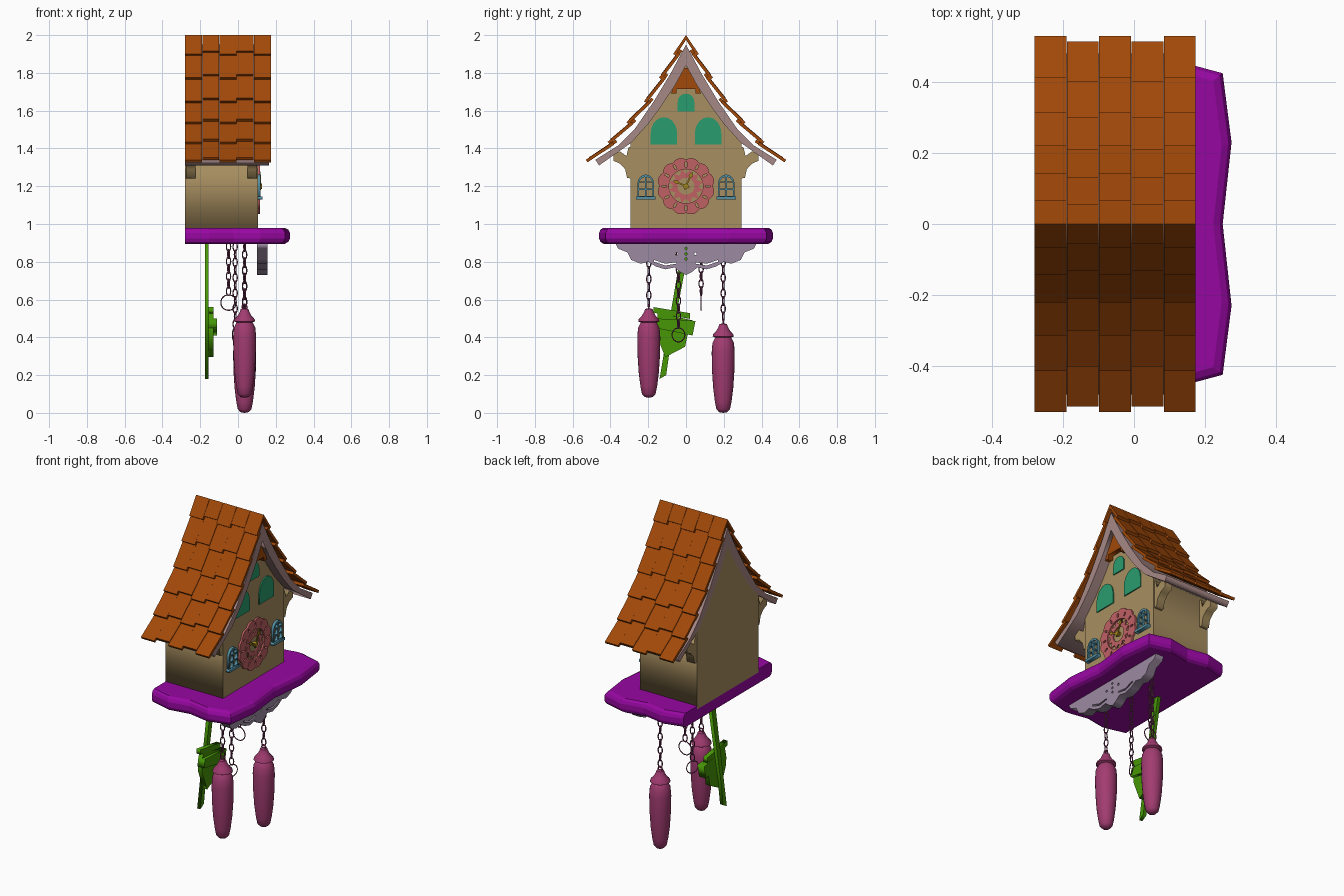
import bpy, bmesh, math
from mathutils import Matrix, Vector

if "Cube" in bpy.data.objects:
    bpy.data.objects.remove(bpy.data.objects["Cube"])

def mat(name, r, g, b):
    m = bpy.data.materials.new(name)
    m.diffuse_color = ((r/255)**2.2, (g/255)**2.2, (b/255)**2.2, 1)
    m.use_nodes = True
    m.node_tree.nodes["Principled BSDF"].inputs["Base Color"].default_value = m.diffuse_color
    return m

TILE = mat("tile", 160, 74, 17)
WALL = mat("wall", 166, 141, 96)
TRIM = mat("trim", 165, 135, 133)
BASE = mat("base", 150, 16, 160)
VAL = mat("valance", 155, 138, 160)
PEND = mat("pendulum", 72, 150, 15)
PINK = mat("weight", 160, 62, 112)
DIAL = mat("dial", 190, 97, 100)
DOOR = mat("door", 45, 155, 110)
BLUE = mat("window", 85, 145, 165)
HAND = mat("hand", 165, 135, 30)
CHAIN = mat("chain", 120, 60, 95)

def finish(name, bm, m, smooth=False):
    bmesh.ops.remove_doubles(bm, verts=bm.verts, dist=1e-5)
    bmesh.ops.recalc_face_normals(bm, faces=bm.faces)
    me = bpy.data.meshes.new(name)
    bm.to_mesh(me)
    bm.free()
    me.materials.append(m)
    ob = bpy.data.objects.new(name, me)
    bpy.context.collection.objects.link(ob)
    if smooth:
        bpy.ops.object.select_all(action='DESELECT')
        ob.select_set(True)
        bpy.context.view_layer.objects.active = ob
        bpy.ops.object.shade_smooth_by_angle(angle=math.radians(40))
    return ob

def prism(name, loops, x0, x1, m):
    """Extrude yz outlines (first is outer, rest are holes) from x0 to x1."""
    cu = bpy.data.curves.new(name, 'CURVE')
    cu.dimensions, cu.fill_mode, cu.extrude = '2D', 'BOTH', (x1 - x0) / 2
    for pts in loops:
        s = cu.splines.new('POLY')
        s.points.add(len(pts) - 1)
        for p, (y, z) in zip(s.points, pts):
            p.co = (y, z, 0, 1)
        s.use_cyclic_u = True
    tmp = bpy.data.objects.new(name + "_curve", cu)
    bpy.context.collection.objects.link(tmp)
    dg = bpy.context.evaluated_depsgraph_get()
    me = bpy.data.meshes.new_from_object(tmp.evaluated_get(dg))
    bm = bmesh.new()
    bm.from_mesh(me)
    bpy.data.objects.remove(tmp)
    bpy.data.meshes.remove(me)
    xm = (x0 + x1) / 2
    for v in bm.verts:
        v.co = (v.co.z + xm, v.co.x, v.co.y)
    return finish(name, bm, m)

def loft(bm, rings, caps=True):
    vs = [[bm.verts.new(p) for p in r] for r in rings]
    n = len(vs[0])
    for a, b in zip(vs, vs[1:]):
        for i in range(n):
            bm.faces.new((a[i], a[(i+1) % n], b[(i+1) % n], b[i]))
    if caps:
        bm.faces.new(vs[0])
        bm.faces.new(vs[-1])

def mirror(half):
    """Complete a right-hand outline that starts and ends at any y >= 0."""
    return half + [(-y, z) for y, z in reversed(half) if y > 1e-6]

def circle(cy, cz, r, n=24):
    return [(cy + r*math.cos(2*math.pi*i/n), cz + r*math.sin(2*math.pi*i/n)) for i in range(n)]

def rect(y0, y1, z0, z1):
    return [(y0, z0), (y1, z0), (y1, z1), (y0, z1)]

def arch(cy, hw, z0, z1, rise, n=10):
    top = [(cy + hw*math.cos(math.pi*i/n), z1 - rise + rise*math.sin(math.pi*i/n)) for i in range(n + 1)]
    return [(cy - hw, z0), (cy + hw, z0)] + top

# House body and roof boards
inner = [(0, 1.84), (0.06, 1.73), (0.13, 1.625), (0.2, 1.53), (0.29, 1.43), (0.46, 1.31)]
outer = [(0.48, 1.34), (0.36, 1.415), (0.27, 1.505), (0.17, 1.65), (0.08, 1.80), (0, 1.95)]
prism("house_body", [mirror([(0.293, 0.96), (0.293, 1.43)] + inner[4::-1])], -0.28, 0.105, WALL)
full = inner + outer + [(-y, z) for y, z in outer[-2::-1]] + [(-y, z) for y, z in inner[:0:-1]]
prism("roof_boards", [full], -0.28, 0.165, TRIM)
prism("gable_panel", [[(0.05, 1.69), (0.08, 1.69), (0.025, 1.825), (-0.025, 1.825), (-0.08, 1.69),
                       (-0.05, 1.69), (-0.05, 1.715), (0.05, 1.715)]], 0.11, 0.14, TILE)

# Overlapping roof tiles, six rows by five columns on each slope
drop = [(0, 2.0), (0.068, 1.9), (0.143, 1.775), (0.222, 1.65), (0.315, 1.54), (0.415, 1.435), (0.53, 1.34)]
for side in (1, -1):
    bm = bmesh.new()
    for col in range(5):
        x0 = -0.28 + 0.091*col
        x1 = x0 + 0.0895
        for row in range(6):
            a, b = Vector(drop[row]), Vector(drop[row + 1])
            d = (b - a).normalized()
            n = Vector((-d.y, d.x))
            if row:
                a -= n*0.018 + d*0.02
            if col % 2:
                b -= d*0.02
                a -= d*0.02 if row else d*0
            d = (b - a).normalized()
            n = Vector((-d.y, d.x))*0.016
            a2 = Vector((0, a.y - 0.025)) if row == 0 else a - n
            quad = [a, b, b - n, a2]
            loft(bm, [[(x, side*p.x, p.y) for p in quad] for x in (x0, x1)])
    bmesh.ops.recalc_face_normals(bm, faces=bm.faces)
    finish("roof_tiles_" + ("right" if side > 0 else "left"), bm, TILE)

# Eave brackets
brk = [(0.29, 1.24), (0.312, 1.245), (0.322, 1.29), (0.35, 1.32), (0.385, 1.335),
       (0.385, 1.37), (0.35, 1.385), (0.315, 1.36), (0.305, 1.405), (0.29, 1.41)]
for s in (1, -1):
    for x in (-0.275, 0.05):
        prism("eave_bracket", [[(s*y, z) for y, z in brk]], x, x + 0.05, WALL)

# Wavy base shelf with rounded rim
side = [(-0.28, 0.425), (-0.15, 0.458), (-0.02, 0.435), (0.12, 0.46), (0.25, 0.425), (0.275, 0.23)]
outline = side + [(0.25, 0)] + [(x, -y) for x, y in reversed(side)]
bm = bmesh.new()
rings = []
for z, inset in ((0.895, 0.025), (0.905, 0.008), (0.922, 0), (0.953, 0), (0.97, 0.008), (0.98, 0.025)):
    k = 1 - inset/0.5
    rings.append([(-0.28 + (x + 0.28)*k, y*k, z) for x, y in outline])
loft(bm, rings)
finish("base_shelf", bm, BASE)

# Scalloped valance with cut slits and dots
half = [(0, 0.73), (0.03, 0.745), (0.06, 0.77), (0.11, 0.76), (0.16, 0.775), (0.2, 0.8), (0.24, 0.79),
        (0.29, 0.81), (0.31, 0.85), (0.36, 0.87), (0.375, 0.9)]
cuts = [circle(y, z, 0.007, 8) for y, z in ((0, 0.87), (0, 0.815), (0.05, 0.842), (-0.05, 0.842), (0, 0.842))]
for s in (1, -1):
    cuts.append([(s*y, z) for y, z in ((0.05, 0.79), (0.11, 0.78), (0.17, 0.8), (0.17, 0.81), (0.11, 0.79), (0.05, 0.798))])
prism("valance", [mirror(half)] + cuts, 0.10, 0.155, VAL)

# Dial: scalloped ring with slots, inner star ring, hands
def polar(r, a, w=0):
    return (r*math.sin(a) + w*math.cos(a), 1.2 + r*math.cos(a) - w*math.sin(a))
scal = [polar(0.141 + 0.011*abs(math.sin(6*a)), a) for a in (2*math.pi*i/96 for i in range(96))]
slots = [[polar(r, k*math.pi/6, w) for r, w in ((0.103, -0.005), (0.103, 0.005), (0.128, 0.005), (0.128, -0.005))]
         for k in range(12)]
prism("dial_ring", [scal, circle(0, 1.2, 0.09, 48)] + slots, 0.104, 0.116, DIAL)
star = [polar(0.092 if i % 2 else 0.065, math.pi*i/12) for i in range(24)]
prism("dial_star", [star, circle(0, 1.2, 0.045)], 0.104, 0.112, DIAL)
for nm, a, L in (("minute_hand", 0.42, 0.085), ("hour_hand", -1.15, 0.075)):
    prism(nm, [[polar(r, a, w) for r, w in ((-0.02, -0.004), (-0.02, 0.004), (L*0.6, 0.004), (L*0.7, 0.011),
                (L, 0), (L*0.7, -0.011), (L*0.6, -0.004))]], 0.118, 0.122, HAND)
prism("hand_hub", [circle(0, 1.2, 0.014, 12)], 0.104, 0.126, HAND)

# Arched doors and lattice windows
prism("small_door", [arch(0, 0.044, 1.595, 1.69, 0.045)], 0.10, 0.112, DOOR)
for s in (1, -1):
    prism("large_door", [arch(s*0.117, 0.07, 1.42, 1.565, 0.085)], 0.10, 0.112, DOOR)
    c = s*0.213
    panes = [rect(c + a, c + a + 0.032, z, z + 0.032) for a in (-0.036, 0.004) for z in (1.148, 1.187)]
    for t in (1, -1):
        panes.append([(c + t*0.004, 1.226), (c + t*0.034, 1.226), (c + t*0.022, 1.242), (c + t*0.004, 1.25)])
    prism("lattice_window", [arch(c, 0.044, 1.14, 1.262, 0.05)] + panes, 0.104, 0.12, BLUE)
    prism("window_sill", [rect(c - 0.052, c + 0.052, 1.13, 1.145)], 0.104, 0.13, BLUE)

# Swinging pendulum with layered bob
prism("pendulum_rod", [[(-0.015, 0.92), (0.025, 0.92), (-0.085, 0.34), (-0.105, 0.2), (-0.14, 0.18)]], -0.176, -0.155, PEND)
prism("pendulum_bob", [[(-0.15, 0.53), (0.035, 0.49), (0.01, 0.42), (-0.005, 0.35), (-0.11, 0.295), (-0.16, 0.42)]],
      -0.157, -0.13, PEND)
prism("bob_band", [[(-0.155, 0.5), (0.05, 0.487), (0.035, 0.41), (-0.165, 0.45)]], -0.157, -0.112, PEND)
prism("bob_roof", [[(-0.172, 0.56), (0.02, 0.528), (0.02, 0.498), (-0.172, 0.53)]], -0.157, -0.13, PEND)

# Chains, pull rings and weights
def torus(bm, c, rw, rz, r, turn, n=14, k=6):
    rot = Matrix.Rotation(turn, 3, 'Z')
    rings = []
    for i in range(n + 1):
        a = 2*math.pi*i/n
        rings.append([Vector(c) + rot @ Vector(((rw + r*math.cos(t))*math.cos(a), r*math.sin(t),
                      (rz + r*math.cos(t))*math.sin(a))) for t in (2*math.pi*j/k for j in range(k))])
    loft(bm, rings, caps=False)

def chain(name, x, y, z0, ring=0, turn=0):
    bm = bmesh.new()
    n = max(1, round((0.9 - z0)/0.041))
    step = (0.9 - z0)/n
    for i in range(n):
        torus(bm, (x, y, z0 + step*(i + 0.5)), 0.012, 0.024, 0.0035, 0.35 + (i % 2)*math.pi/2)
    if ring:
        torus(bm, (x, y, z0 - ring), ring, ring, 0.003, turn, 28)
    finish(name, bm, CHAIN, True)

chain("left_weight_chain", 0.035, -0.197, 0.56)
chain("right_weight_chain", 0.035, 0.197, 0.49)
chain("long_pull_chain", -0.015, -0.04, 0.45, 0.037, 1.15)
chain("short_pull_chain", -0.05, 0.08, 0.625, 0.041, 0)

prof = [(0.001, 0), (0.022, 0.004), (0.036, 0.02), (0.044, 0.06), (0.053, 0.13), (0.059, 0.22), (0.061, 0.32),
        (0.057, 0.37), (0.046, 0.392), (0.042, 0.398), (0.056, 0.405), (0.054, 0.415), (0.036, 0.435),
        (0.025, 0.455), (0.02, 0.47), (0.001, 0.474)]
for nm, y, z in (("left_weight", -0.197, 0.08), ("right_weight", 0.197, 0.0)):
    bm = bmesh.new()
    loft(bm, [[(0.035 + r*math.cos(a), y + r*math.sin(a), z + h) for a in (2*math.pi*i/24 for i in range(24))]
              for r, h in prof])
    torus(bm, (0.035, y, z + 0.48), 0.013, 0.014, 0.004, 0)
    finish(nm, bm, PINK, True)
